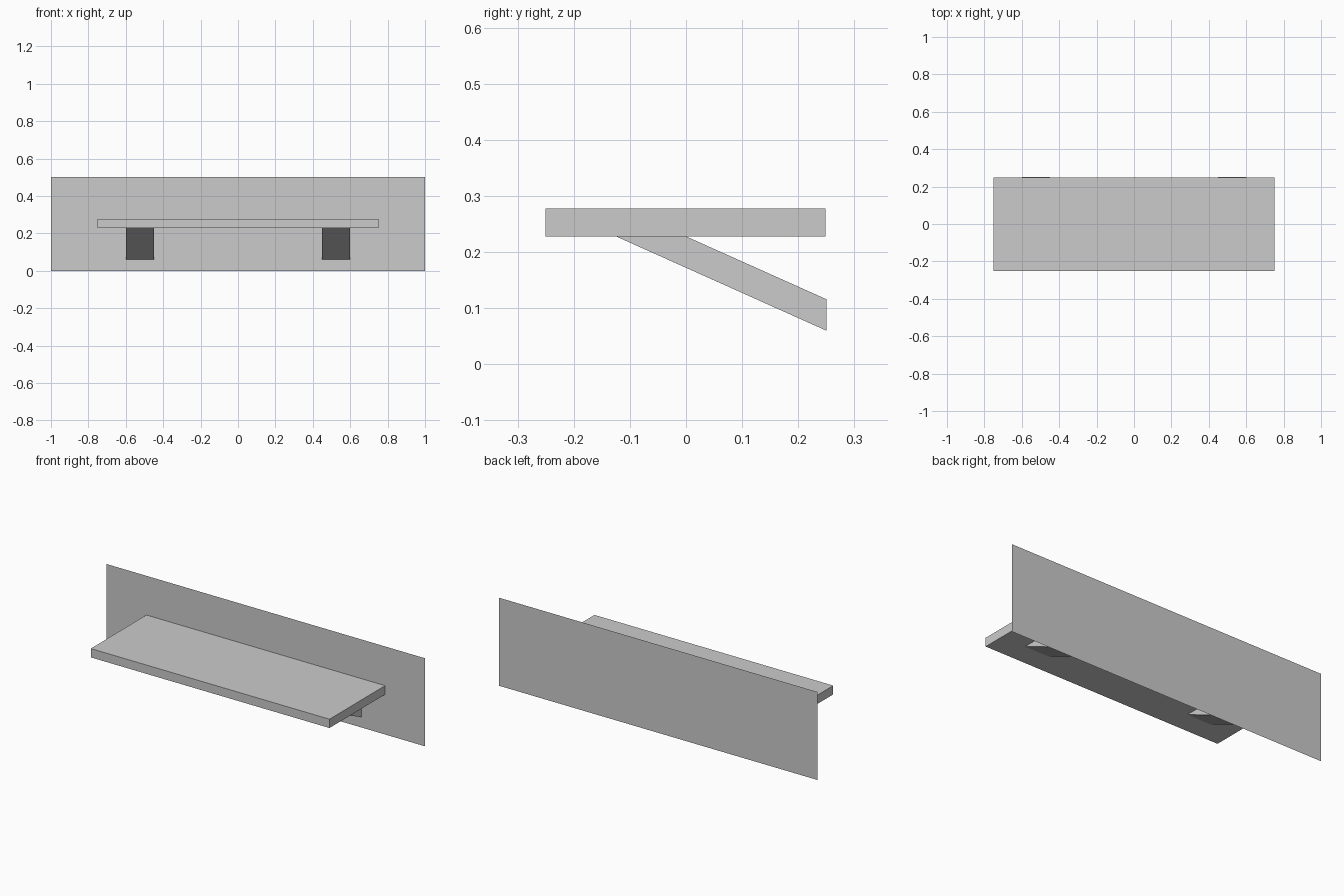
import bpy, bmesh

if "Cube" in bpy.data.objects:
    bpy.data.objects.remove(bpy.data.objects["Cube"])

WALL_Y = 0.25


def extrude_profile(name, profile, x0, x1):
    """Extrude a closed (y, z) profile from x0 to x1."""
    bm = bmesh.new()
    face = bm.faces.new([bm.verts.new((x0, y, z)) for y, z in profile])
    if x1 != x0:
        geom = bmesh.ops.extrude_face_region(bm, geom=[face], use_keep_orig=True)["geom"]
        verts = [g for g in geom if isinstance(g, bmesh.types.BMVert)]
        bmesh.ops.translate(bm, verts=verts, vec=(x1 - x0, 0, 0))
    bmesh.ops.recalc_face_normals(bm, faces=bm.faces)
    mesh = bpy.data.meshes.new(name)
    bm.to_mesh(mesh)
    bm.free()
    obj = bpy.data.objects.new(name, mesh)
    bpy.context.collection.objects.link(obj)
    return obj


# Thin back panel: a single upright sheet facing the front
bm = bmesh.new()
corners = [(-1, 0), (1, 0), (1, 0.5), (-1, 0.5)]
bm.faces.new([bm.verts.new((x, WALL_Y, z)) for x, z in corners])
mesh = bpy.data.meshes.new("back_panel")
bm.to_mesh(mesh)
bm.free()
bpy.context.collection.objects.link(bpy.data.objects.new("back_panel", mesh))

# Shelf board
extrude_profile("shelf_board",
                [(-0.25, 0.228), (0.249, 0.228), (0.249, 0.278), (-0.25, 0.278)],
                -0.75, 0.75)

# Slanted braces from the panel up to the underside of the board
brace = [(-0.125, 0.228), (WALL_Y, 0.06), (WALL_Y, 0.116), (0.0, 0.228)]
for side, x0 in (("left", -0.6), ("right", 0.45)):
    extrude_profile(f"{side}_brace", brace, x0, x0 + 0.15)
